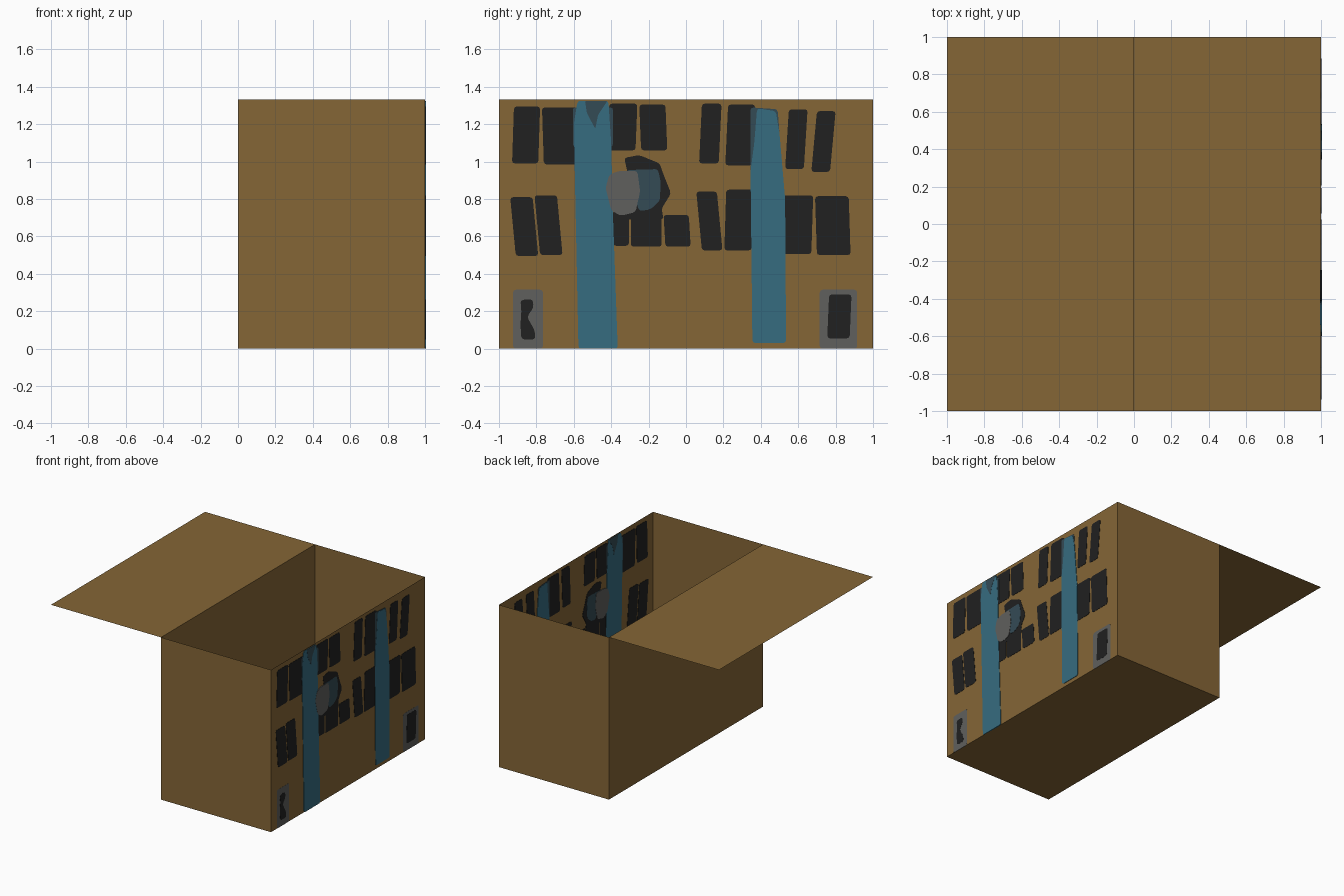
import bpy
import bmesh

# Remove the default cube
default_cube = bpy.data.objects.get("Cube")
if default_cube:
    bpy.data.objects.remove(default_cube, do_unlink=True)

HEIGHT = 1.333


def make_material(name, colour):
    material = bpy.data.materials.new(name)
    material.use_nodes = True
    rgba = (*colour, 1)
    material.diffuse_color = rgba
    material.node_tree.nodes["Principled BSDF"].inputs["Base Color"].default_value = rgba
    return material


cardboard = make_material("cardboard_brown", (0.235, 0.133, 0.037))
black = make_material("window_black", (0.015, 0.015, 0.015))
blue = make_material("stripe_blue", (0.037, 0.150, 0.216))
slate = make_material("slate_blue", (0.034, 0.070, 0.091))
grey = make_material("door_grey", (0.115, 0.115, 0.110))


def make_object(name, bm, material):
    mesh = bpy.data.meshes.new(name)
    bm.to_mesh(mesh)
    bm.free()
    mesh.materials.append(material)
    obj = bpy.data.objects.new(name, mesh)
    bpy.context.collection.objects.link(obj)
    return obj


def painted_plate(name, outlines, material, layer, rounding=0.015):
    """Thin plates through the painted wall, so they show on both of its sides."""
    bm = bmesh.new()
    depth = 0.001 * layer
    for outline in outlines:
        part = bmesh.new()
        part.faces.new([part.verts.new((1 - depth, y, z)) for y, z in outline])
        if rounding:
            bmesh.ops.bevel(part, geom=part.verts[:], offset=rounding, segments=2,
                            profile=0.5, affect='VERTICES')
        result = bmesh.ops.extrude_face_region(part, geom=part.faces[:])
        moved = [v for v in result["geom"] if isinstance(v, bmesh.types.BMVert)]
        bmesh.ops.translate(part, verts=moved, vec=(2 * depth, 0, 0))
        bmesh.ops.recalc_face_normals(part, faces=part.faces[:])
        temp = bpy.data.meshes.new("temp")
        part.to_mesh(temp)
        part.free()
        bm.from_mesh(temp)
        bpy.data.meshes.remove(temp)
    return make_object(name, bm, material)


def leaning_box(y0, y1, z0, z1, lean=0.0):
    """Four-sided outline whose top is shifted sideways by lean."""
    left, right = min(0, lean), max(0, lean)
    return [(y0 - left, z0), (y1 - right, z0), (y1 + min(0, lean), z1), (y0 + right, z1)]


# Open cardboard box with one lid flap folded out level
bm = bmesh.new()
bmesh.ops.create_cube(bm, size=1)
for v in bm.verts:
    v.co = (v.co.x + 0.5, v.co.y * 2, (v.co.z + 0.5) * HEIGHT)
top = [f for f in bm.faces if f.normal.z > 0.9]
bmesh.ops.delete(bm, geom=top, context='FACES_ONLY')
make_object("cardboard_box", bm, cardboard)

bm = bmesh.new()
bm.faces.new([bm.verts.new((x, y, HEIGHT)) for x, y in ((-1, -1), (0, -1), (0, 1), (-1, 1))])
make_object("lid_flap", bm, cardboard)

# Windows: left, right, bottom, top, lean
upper_row = [
    (-.93, -.78, .99, 1.295, .01),
    (-.77, -.57, .985, 1.29, -.01),
    (-.42, -.26, 1.06, 1.31, .01),
    (-.25, -.10, 1.06, 1.305, -.01),
    (.07, .19, .99, 1.31, .015),
    (.21, .37, .98, 1.305, .015),
    (.53, .65, .96, 1.28, .02),
    (.67, .80, .945, 1.27, .03),
]
lower_row = [
    (-.94, -.79, .495, .81, -.03),
    (-.81, -.66, .50, .82, -.03),
    (-.39, -.305, .55, .74, 0),
    (-.295, -.13, .545, .74, 0),
    (-.12, .025, .545, .715, -.01),
    (.055, .195, .525, .84, -.03),
    (.205, .36, .525, .85, .01),
    (.51, .68, .505, .82, .01),
    (.69, .88, .50, .815, -.01),
]
painted_plate("upper_windows", [leaning_box(*w) for w in upper_row], black, 2)
painted_plate("lower_windows", [leaning_box(*w) for w in lower_row], black, 2)

# Doors with dark panes at the two bottom corners
doors = [leaning_box(-.925, -.765, 0, .315), leaning_box(.715, .915, 0, .315)]
painted_plate("doors", doors, grey, 1)
hourglass = [(-.88, .05), (-.805, .05), (-.81, .1), (-.85, .17), (-.815, .22),
             (-.82, .265), (-.885, .26), (-.88, .2), (-.885, .13)]
painted_plate("door_panes", [hourglass, leaning_box(.755, .885, .055, .29, .01)], black, 2)

# Dark blot behind the round badge, joined to the windows under it
blot = [(-.39, .69), (-.12, .69), (-.13, .75), (-.08, .83), (-.12, .93),
        (-.14, .99), (-.25, 1.035), (-.33, 1.02), (-.31, .93), (-.3, .73)]
painted_plate("badge_blot", [blot], black, 2)

# Worn edges beside the stripe tops
worn_edges = [leaning_box(-.605, -.39, 1.08, 1.29),
              [(.36, .9), (.5, 1.15), (.49, 1.28), (.345, 1.29), (.345, .9)]]
painted_plate("worn_stripe_edges", worn_edges, slate, 3)

# Two tall stripes
front_stripe = [(-.575, 0), (-.365, 0), (-.39, .7), (-.40, 1.1), (-.415, 1.325),
                (-.58, 1.325), (-.6, 1.2)]
back_stripe = [(.355, .03), (.535, .03), (.53, .8), (.5, 1.15), (.48, 1.27),
               (.38, 1.285), (.365, 1.1), (.345, .95)]
painted_plate("stripes", [front_stripe, back_stripe], blue, 4)
stripe_stain = [(-.485, 1.175), (-.47, 1.25), (-.42, 1.325), (-.54, 1.325), (-.53, 1.26)]
painted_plate("stripe_stain", [stripe_stain], slate, 4.8, 0.008)

# Badge of two overlapping blobs
badge_back = [(-.25, .735), (-.19, .745), (-.14, .79), (-.135, .89), (-.15, .96), (-.32, .955)]
badge_front = [(-.35, .71), (-.27, .73), (-.245, .84), (-.26, .95), (-.36, .95),
               (-.41, .93), (-.43, .86), (-.4, .74)]
painted_plate("badge_back", [badge_back], slate, 3)
painted_plate("badge_front", [badge_front], grey, 4.8)
